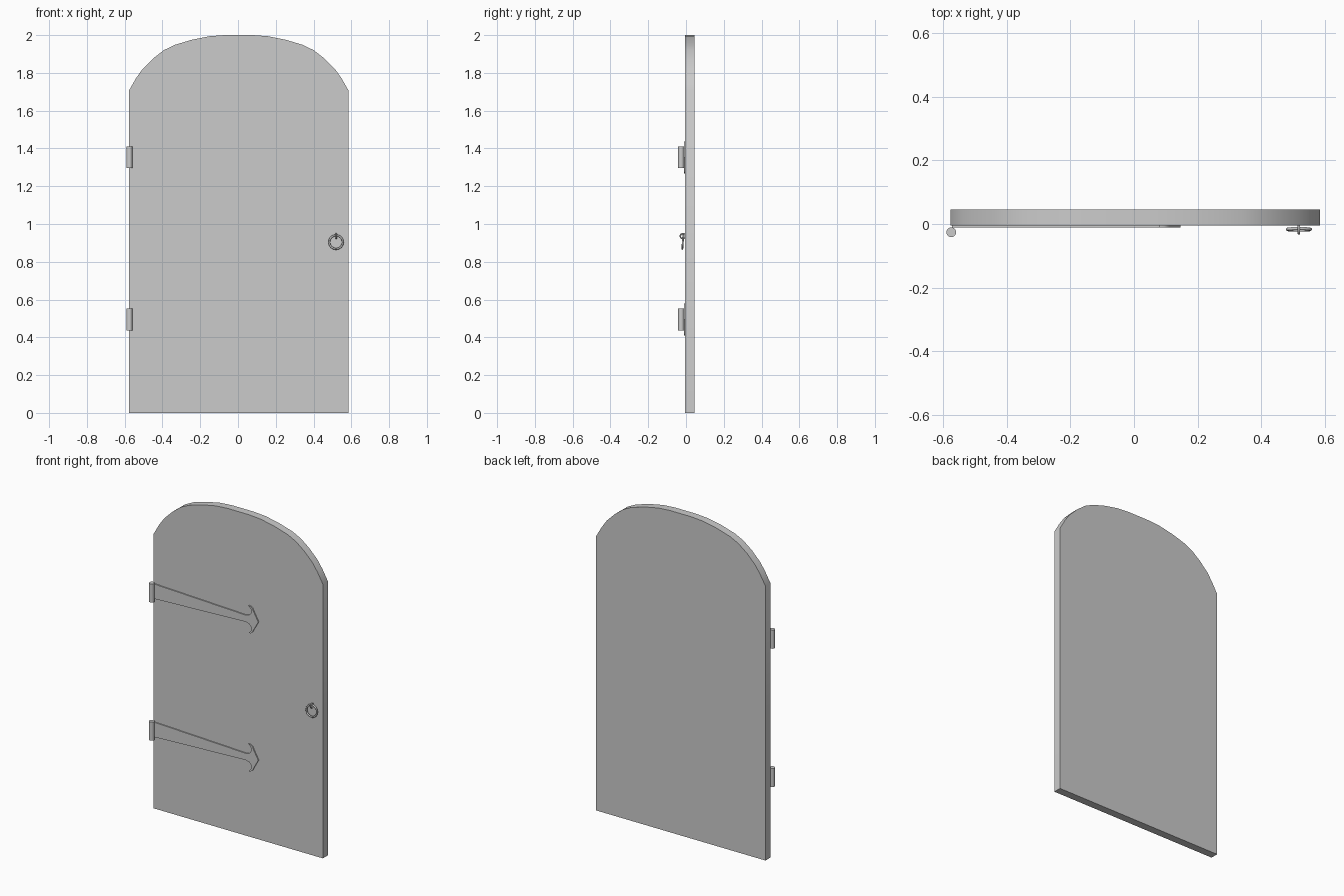
import bpy, bmesh, math

if "Cube" in bpy.data.objects:
    bpy.data.objects.remove(bpy.data.objects["Cube"])


def finish(obj, angle=40):
    bpy.ops.object.select_all(action='DESELECT')
    obj.select_set(True)
    bpy.context.view_layer.objects.active = obj
    bpy.ops.object.shade_smooth_by_angle(angle=math.radians(angle))


def slab(name, outline, y_front, y_back):
    """Extrude an (x, z) outline through the door's thickness."""
    bm = bmesh.new()
    face = bm.faces.new([bm.verts.new((x, y_front, z)) for x, z in outline])
    new = bmesh.ops.extrude_face_region(bm, geom=[face])['geom']
    moved = [v for v in new if isinstance(v, bmesh.types.BMVert)]
    bmesh.ops.translate(bm, verts=moved, vec=(0, y_back - y_front, 0))
    bmesh.ops.recalc_face_normals(bm, faces=bm.faces)
    mesh = bpy.data.meshes.new(name)
    bm.to_mesh(mesh)
    bm.free()
    obj = bpy.data.objects.new(name, mesh)
    bpy.context.collection.objects.link(obj)
    finish(obj)
    return obj


def ring(name, location, rotation, major, minor):
    bpy.ops.mesh.primitive_torus_add(location=location, rotation=rotation,
                                     major_radius=major, minor_radius=minor,
                                     major_segments=32, minor_segments=10)
    bpy.context.object.name = name
    finish(bpy.context.object)


# Door leaf: right half of the outline, mirrored about its own centre line
CX = 0.004
half = [(0.582, 0), (0.582, 1.705), (0.545, 1.77), (0.51, 1.82), (0.455, 1.875),
        (0.397, 1.92), (0.34, 1.948), (0.25, 1.975), (0.155, 1.994), (0.075, 2.0)]
outline = [(CX + x, z) for x, z in half] + [(CX - x, z) for x, z in reversed(half)]
slab("door_leaf", outline, -0.004, 0.045)

# Strap hinges: upper half of a tapered strap with a barbed arrow head
strap = [(-0.572, 0.046), (0.06, 0.021), (0.085, 0.027), (0.099, 0.045),
         (0.097, 0.066), (0.08, 0.085), (0.095, 0.083), (0.107, 0.074),
         (0.114, 0.058)]
tip = (0.147, 0)
for label, z0 in (("upper", 1.353), ("lower", 0.494)):
    pts = [(x, z0 + h) for x, h in strap] + [(tip[0], z0)]
    pts += [(x, z0 - h) for x, h in reversed(strap)]
    slab(label + "_hinge_strap", pts, -0.011, -0.002)

    # Hinge barrel
    bpy.ops.mesh.primitive_cylinder_add(vertices=24, radius=0.0155, depth=0.115,
                                        location=(-0.575, -0.026, z0))
    bpy.context.object.name = label + "_hinge_barrel"
    finish(bpy.context.object)

# Pull ring hanging in a small staple eye
ring("pull_ring", (0.519, -0.017, 0.904), (math.radians(86), 0, 0), 0.036, 0.005)
ring("ring_eye", (0.519, -0.017, 0.936), (0, math.radians(90), 0), 0.013, 0.004)
